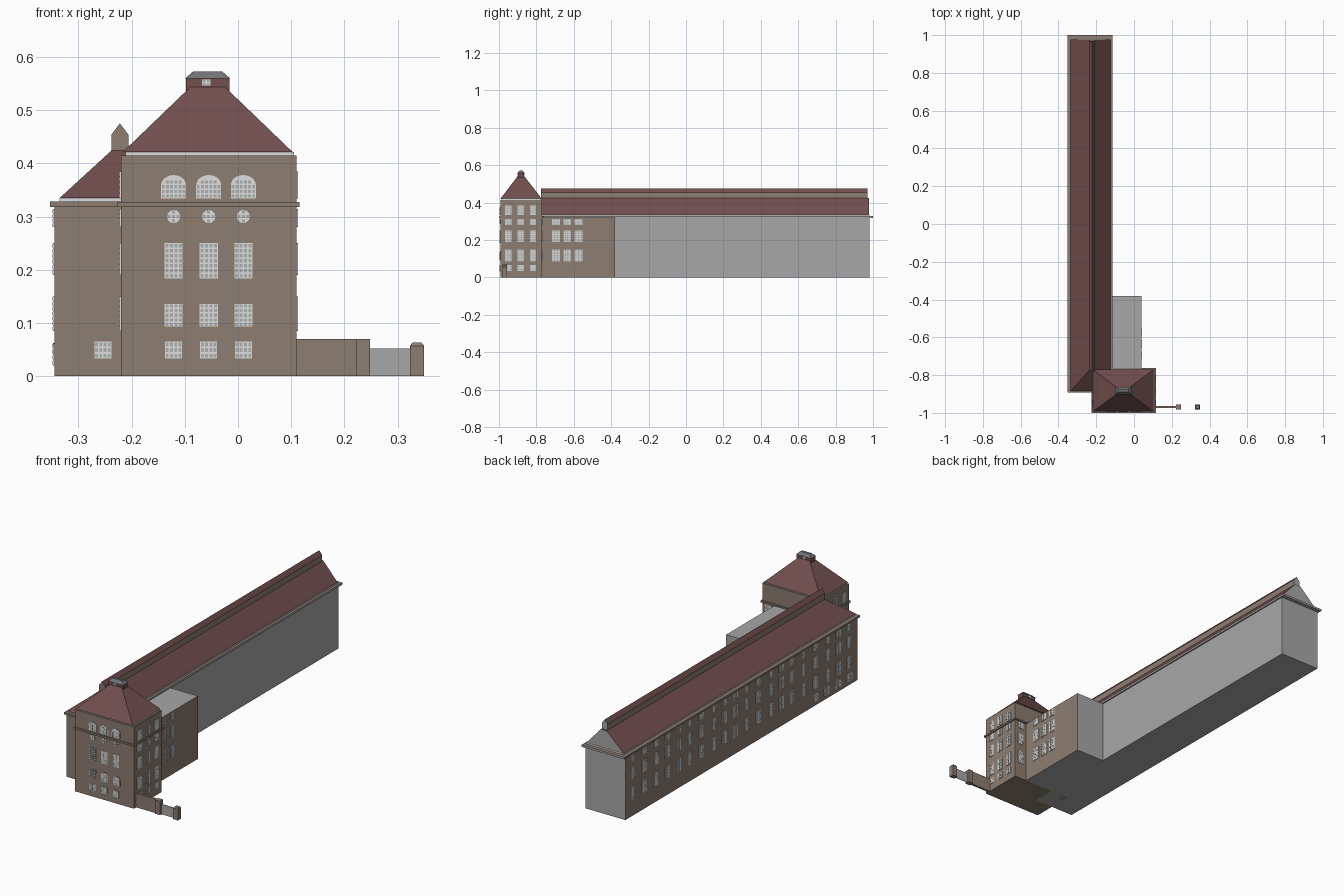
import bpy, bmesh, math
from mathutils import Vector

if "Cube" in bpy.data.objects:
    bpy.data.objects.remove(bpy.data.objects["Cube"])


def material(name, rgb):
    m = bpy.data.materials.new(name)
    m.diffuse_color = (*rgb, 1)
    m.use_nodes = True
    m.node_tree.nodes["Principled BSDF"].inputs["Base Color"].default_value = m.diffuse_color
    return m


BROWN = material("brown brick", (0.27, 0.205, 0.165))
RED = material("dark red tile", (0.17, 0.078, 0.078))
GREY = material("plain grey", (0.39, 0.39, 0.39))
WHITE = material("white frame", (0.74, 0.74, 0.74))
GLASS = material("grey glass", (0.42, 0.43, 0.43))
SLATE = material("slate grey", (0.17, 0.17, 0.19))


def finish(name, bm, mats, rule=None):
    bmesh.ops.recalc_face_normals(bm, faces=bm.faces)
    bm.normal_update()
    me = bpy.data.meshes.new(name)
    for m in mats:
        me.materials.append(m)
    if rule:
        for f in bm.faces:
            f.material_index = rule(f)
    bm.to_mesh(me)
    bm.free()
    ob = bpy.data.objects.new(name, me)
    bpy.context.collection.objects.link(ob)
    return ob


def loft(bm, lower, upper):
    """Solid between two matching outlines."""
    a = [bm.verts.new(p) for p in lower]
    b = [bm.verts.new(p) for p in upper]
    n = len(a)
    bm.faces.new(a[::-1])
    bm.faces.new(b)
    for i in range(n):
        bm.faces.new((a[i], a[(i + 1) % n], b[(i + 1) % n], b[i]))


def rect(x0, x1, y0, y1, z):
    return [(x0, y0, z), (x1, y0, z), (x1, y1, z), (x0, y1, z)]


def box(name, x0, x1, y0, y1, z0, z1, mats, rule=None):
    return frustum(name, (x0, x1, y0, y1, z0), (x0, x1, y0, y1, z1), mats, rule)


def frustum(name, low, high, mats, rule=None):
    bm = bmesh.new()
    loft(bm, rect(*low), rect(*high))
    return finish(name, bm, mats, rule)


def grey_right_back(f):
    return int(f.normal.x > 0.5 or f.normal.y > 0.5 or f.normal.z < -0.5)


# Long wing
box("wing_walls", -0.345, -0.12, -0.885, 0.98, 0, 0.32, [BROWN, GREY], grey_right_back)
box("wing_cornice", -0.353, -0.113, -0.893, 1.0, 0.318, 0.328, [BROWN, GREY], grey_right_back)
box("wing_eave", -0.335, -0.125, -0.88, 0.98, 0.328, 0.335, [WHITE])
frustum("wing_roof", (-0.335, -0.125, -0.885, 0.978, 0.335),
        (-0.238, -0.206, -0.775, 0.978, 0.424), [RED, GREY],
        lambda f: int(f.normal.y > 0.5))

# Ridge monitor: brick sides, tiled top
bm = bmesh.new()
prof = [(-0.238, 0.402), (-0.206, 0.402), (-0.206, 0.454), (-0.222, 0.475), (-0.238, 0.454)]
loft(bm, [(x, -0.775, z) for x, z in prof], [(x, 0.97, z) for x, z in prof])
finish("ridge_monitor", bm, [BROWN, RED, GREY],
       lambda f: 1 if f.normal.z > 0.3 else 2 if f.normal.y > 0.5 else 0)

# Side annex
box("annex", -0.12, 0.04, -0.775, -0.38, 0, 0.32, [BROWN, GREY],
    lambda f: int(f.normal.y > 0.5 or abs(f.normal.z) > 0.5))

# Tower, cornice, roof and lantern
box("tower_walls", -0.22, 0.11, -0.993, -0.77, 0, 0.415, [BROWN])
box("tower_cornice", -0.226, 0.116, -1.0, -0.763, 0.318, 0.327, [BROWN])
box("tower_eave", -0.211, 0.105, -0.987, -0.776, 0.415, 0.421, [WHITE])
frustum("tower_roof", (-0.217, 0.103, -0.992, -0.771, 0.421),
        (-0.087, -0.027, -0.897, -0.868, 0.546), [RED])
box("lantern", -0.098, -0.016, -0.899, -0.866, 0.535, 0.56, [RED])
frustum("lantern_cap", (-0.1, -0.014, -0.902, -0.863, 0.559),
        (-0.084, -0.03, -0.889, -0.876, 0.573), [SLATE])

# Garden wall, gate and posts
box("garden_wall", 0.11, 0.222, -0.975, -0.963, 0, 0.07, [BROWN])
box("gate_post_inner", 0.222, 0.248, -0.982, -0.956, 0, 0.07, [BROWN])
box("gate", 0.248, 0.323, -0.97, -0.968, 0, 0.052, [GREY])
box("gate_post_outer", 0.323, 0.35, -0.982, -0.956, 0, 0.057, [BROWN])
frustum("gate_post_cap", (0.323, 0.35, -0.982, -0.956, 0.057),
        (0.328, 0.345, -0.977, -0.961, 0.063), [BROWN])

# Windows: white plates with small proud panes, all gathered in two meshes
frames, panes, surrounds = bmesh.new(), bmesh.new(), bmesh.new()
SIDES = {"front": lambda u, z, p, d: (u, p - d, z), "back": lambda u, z, p, d: (u, p + d, z),
         "right": lambda u, z, p, d: (p + d, u, z), "left": lambda u, z, p, d: (p - d, u, z)}


def plate(bm, pts, side, plane, depth):
    to3d = SIDES[side]
    loft(bm, [to3d(u, z, plane, -0.001) for u, z in pts], [to3d(u, z, plane, depth) for u, z in pts])


def outline(c, w, z0, z1, shape):
    h = w / 2
    if shape == "round":
        m = (z0 + z1) / 2
        return [(c + h * math.cos(a * math.tau / 12), m + h * math.sin(a * math.tau / 12))
                for a in range(12)]
    if shape == "arch":
        rise = h * 0.8
        return [(c - h, z0), (c + h, z0)] + [
            (c + h * math.cos(a * math.pi / 10), z1 - rise + rise * math.sin(a * math.pi / 10))
            for a in range(11)]
    return [(c - h, z0), (c + h, z0), (c + h, z1), (c - h, z1)]


def inside(u, z, c, w, z0, z1, shape):
    h = w / 2
    if shape == "round":
        return math.hypot(u - c, z - (z0 + z1) / 2) < h * 0.95
    if shape == "arch" and z > z1 - h * 0.8:
        return math.hypot((u - c) / h, (z - z1 + h * 0.8) / (h * 0.8)) < 0.95
    return True


def window(side, plane, c, w, z0, z1, shape="rect"):
    plate(frames, outline(c, w, z0, z1, shape), side, plane, 0.0025)
    nu, nz = max(2, round(w / 0.0085)), max(2, round((z1 - z0) / 0.0095))
    du, dz = w / nu, (z1 - z0) / nz
    for i in range(nu):
        for j in range(nz):
            u, z = c - w / 2 + (i + 0.5) * du, z0 + (j + 0.5) * dz
            a, b = du * 0.34, dz * 0.34
            if all(inside(u + s * a, z + t * b, c, w, z0, z1, shape) for s in (-1, 1) for t in (-1, 1)):
                plate(panes, [(u - a, z - b), (u + a, z - b), (u + a, z + b), (u - a, z + b)],
                      side, plane, 0.0032)


# Tower front
for c in (-0.121, -0.055, 0.01):
    F = ("front", -0.993, c)
    window(*F, 0.032, 0.033, 0.065)
    plate(surrounds, outline(c, 0.047, 0.092, 0.142, "arch"), "front", -0.993, 0.0015)
    window(*F, 0.034, 0.093, 0.136)
    window(*F, 0.034, 0.184, 0.25)
    window(*F, 0.025, 0.2875, 0.3125, "round")
    window(*F, 0.047, 0.334, 0.378, "arch")
window("front", -0.885, -0.254, 0.032, 0.033, 0.065)

# Tower right, left and back
FLOORS = [(0.085, 0.15), (0.19, 0.25), (0.28, 0.314)]
for c in (-0.95, -0.883, -0.818):
    for z0, z1 in [(0.036, 0.066), *FLOORS, (0.334, 0.385)]:
        window("right", 0.11, c, 0.034, z0, z1)
    window("left", -0.22, c, 0.034, 0.334, 0.385)
for z0, z1 in FLOORS:
    window("left", -0.22, -0.94, 0.034, z0, z1)
    window("back", -0.77, 0.075, 0.034, z0, z1)

# Annex right side
for c in (-0.695, -0.635, -0.575):
    for z0, z1 in FLOORS:
        window("right", 0.04, c, 0.042, z0, z1)

# Wing left facade
for i in range(20):
    c = -0.82 + i * 0.0915
    for z0, z1 in FLOORS:
        window("left", -0.345, c, 0.036, z0, z1)
    if i < 4:
        window("left", -0.345, c, 0.045, 0.02, 0.062, "arch")

# Lantern lights
window("front", -0.899, -0.06, 0.016, 0.546, 0.558)
window("back", -0.866, -0.06, 0.016, 0.546, 0.558)

finish("window_frames", frames, [WHITE])
finish("window_panes", panes, [GLASS])
finish("arched_surrounds", surrounds, [BROWN])
